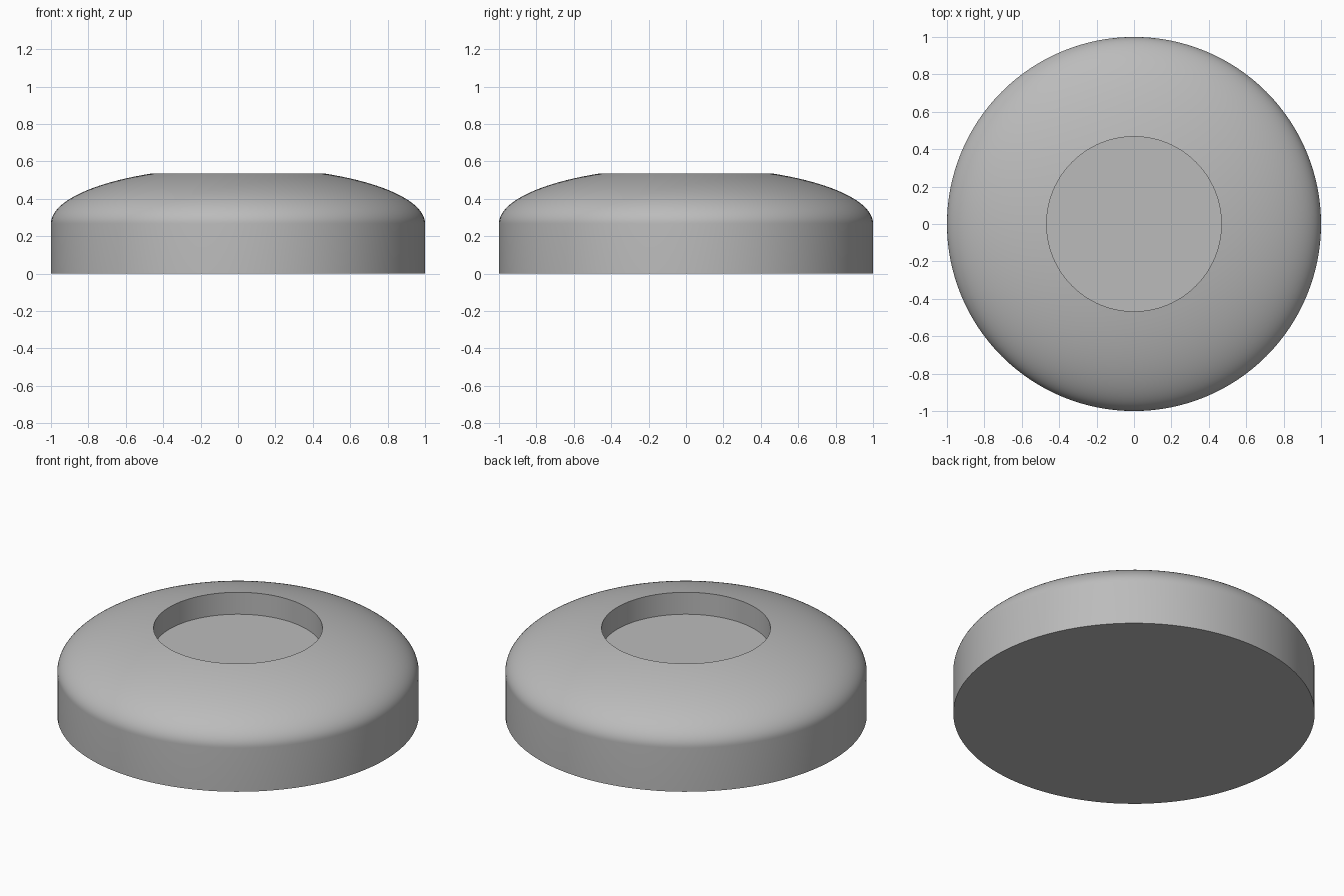
import bpy
import bmesh
import math

cube = bpy.data.objects.get("Cube")
if cube:
    bpy.data.objects.remove(cube)

SEGMENTS = 128
WALL_TOP = 0.267      # where the straight wall meets the dome
DOME_RISE = 0.302     # half height of the full elliptical dome
HOLE_RADIUS = 0.467
FLOOR_Z = 0.40        # bottom of the round recess
ARC_STEPS = 28

# Plain grey material
grey = bpy.data.materials.new("plain grey")
grey.use_nodes = True
colour = (0.5, 0.5, 0.5, 1)
grey.diffuse_color = colour
grey.node_tree.nodes["Principled BSDF"].inputs["Base Color"].default_value = colour

# Half section: base, wall, dome arc, recess wall, recess floor
end = math.acos(HOLE_RADIUS)
profile = [(0, 0), (1, 0)]
for i in range(ARC_STEPS + 1):
    a = end * i / ARC_STEPS
    profile.append((math.cos(a), WALL_TOP + DOME_RISE * math.sin(a)))
profile += [(HOLE_RADIUS, FLOOR_Z), (0, FLOOR_Z)]

# Spin the section into a closed solid
bm = bmesh.new()
verts = [bm.verts.new((r, 0, z)) for r, z in profile]
edges = [bm.edges.new(pair) for pair in zip(verts, verts[1:])]
bmesh.ops.spin(bm, geom=verts + edges, cent=(0, 0, 0), axis=(0, 0, 1),
               angle=math.tau, steps=SEGMENTS, use_merge=True)
bmesh.ops.remove_doubles(bm, verts=bm.verts, dist=0.0001)
bmesh.ops.recalc_face_normals(bm, faces=bm.faces)
mesh = bpy.data.meshes.new("domed_base")
bm.to_mesh(mesh)
bm.free()

base = bpy.data.objects.new("domed_base", mesh)
bpy.context.collection.objects.link(base)
mesh.materials.append(grey)

# Smooth dome and wall, crisp rims
bpy.ops.object.select_all(action="DESELECT")
base.select_set(True)
bpy.context.view_layer.objects.active = base
bpy.ops.object.shade_smooth_by_angle(angle=math.radians(30))
